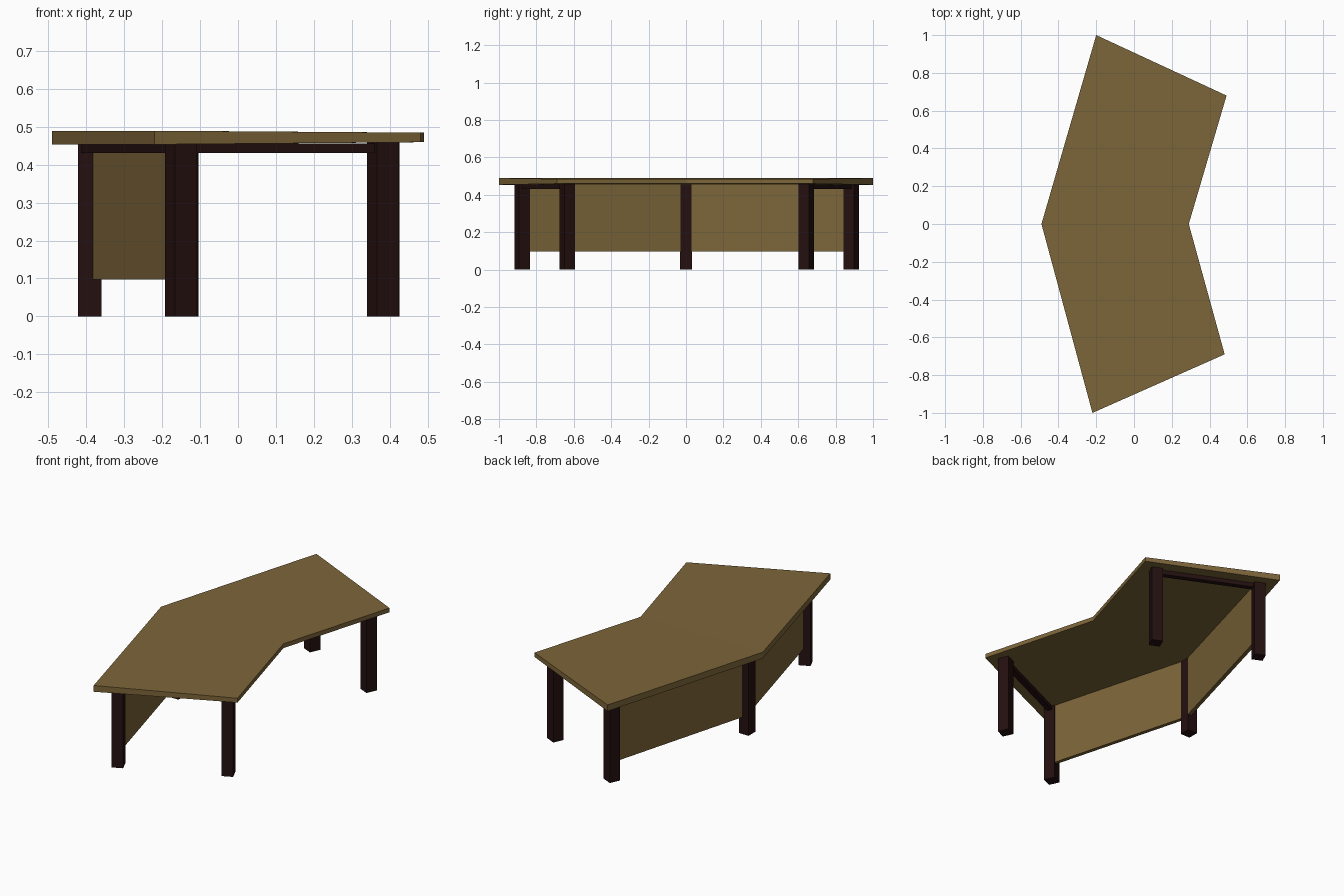
import bpy, bmesh, math
from mathutils import Vector

cube = bpy.data.objects.get("Cube")
if cube:
    bpy.data.objects.remove(cube, do_unlink=True)


def make_material(name, rgb):
    mat = bpy.data.materials.new(name)
    mat.use_nodes = True
    mat.diffuse_color = (*rgb, 1)
    mat.node_tree.nodes["Principled BSDF"].inputs["Base Color"].default_value = (*rgb, 1)
    return mat


wood = make_material("olive wood", (0.202, 0.13, 0.041))
dark = make_material("dark brown", (0.018, 0.005, 0.005))


def finish(name, bm, mat):
    bmesh.ops.recalc_face_normals(bm, faces=bm.faces)
    mesh = bpy.data.meshes.new(name)
    bm.to_mesh(mesh)
    bm.free()
    mesh.materials.append(mat)
    obj = bpy.data.objects.new(name, mesh)
    bpy.context.collection.objects.link(obj)
    return obj


def box(name, centre, size, angle, z0, z1, mat):
    """Upright box turned about z."""
    bm = bmesh.new()
    bmesh.ops.create_cube(bm, size=1)
    bmesh.ops.scale(bm, vec=(size[0], size[1], z1 - z0), verts=bm.verts)
    obj = finish(name, bm, mat)
    obj.location = (centre[0], centre[1], (z0 + z1) / 2)
    obj.rotation_euler.z = angle
    return obj


def beam(name, start, end, width, offset, z0, z1, mat):
    """Box between two plan points, shifted sideways towards +x by offset."""
    a, b = Vector(start), Vector(end)
    d = b - a
    side = Vector((d.y, -d.x)).normalized()
    if side.x < 0:
        side.negate()
    return box(name, (a + b) / 2 + side * offset, (d.length, width),
               math.atan2(d.y, d.x), z0, z1, mat)


# Bent tabletop, thinner along the inner edge
outer = [(-0.22, -1.0), (-0.49, 0), (-0.2, 1.0)]
inner = [(0.48, -0.69), (0.29, 0), (0.49, 0.68)]
bm = bmesh.new()
rings = []
for o, i in zip(outer, inner):
    rings.append([bm.verts.new(p) for p in
                  ((*o, 0.453), (*i, 0.459), (*i, 0.484), (*o, 0.489))])
for r, s in zip(rings, rings[1:]):
    for k in range(4):
        n = (k + 1) % 4
        bm.faces.new((r[k], r[n], s[n], s[k]))
bm.faces.new(rings[0])
bm.faces.new(rings[-1])
finish("tabletop", bm, wood)

# Middle leg
middle = (-0.39, 0)
box("middle_leg", middle, (0.062, 0.062), 0, 0, 0.455, dark)

# Each wing: two legs, end rail, outer rail and panel
wings = {"front": ((-0.15, -0.876), (0.382, -0.634)),
         "back": ((-0.146, 0.883), (0.383, 0.642))}
for label, (out_leg, in_leg) in wings.items():
    d = Vector(in_leg) - Vector(out_leg)
    angle = math.atan2(d.y, d.x)
    box(label + "_outer_leg", out_leg, (0.063, 0.063), angle, 0, 0.455, dark)
    box(label + "_inner_leg", in_leg, (0.063, 0.063), angle, 0, 0.459, dark)
    beam(label + "_end_rail", out_leg, in_leg, 0.03, 0, 0.43, 0.456, dark)
    beam(label + "_outer_rail", middle, out_leg, 0.03, -0.015, 0.43, 0.454, dark)
    beam(label + "_panel", middle, out_leg, 0.022, 0.011, 0.097, 0.454, wood)
